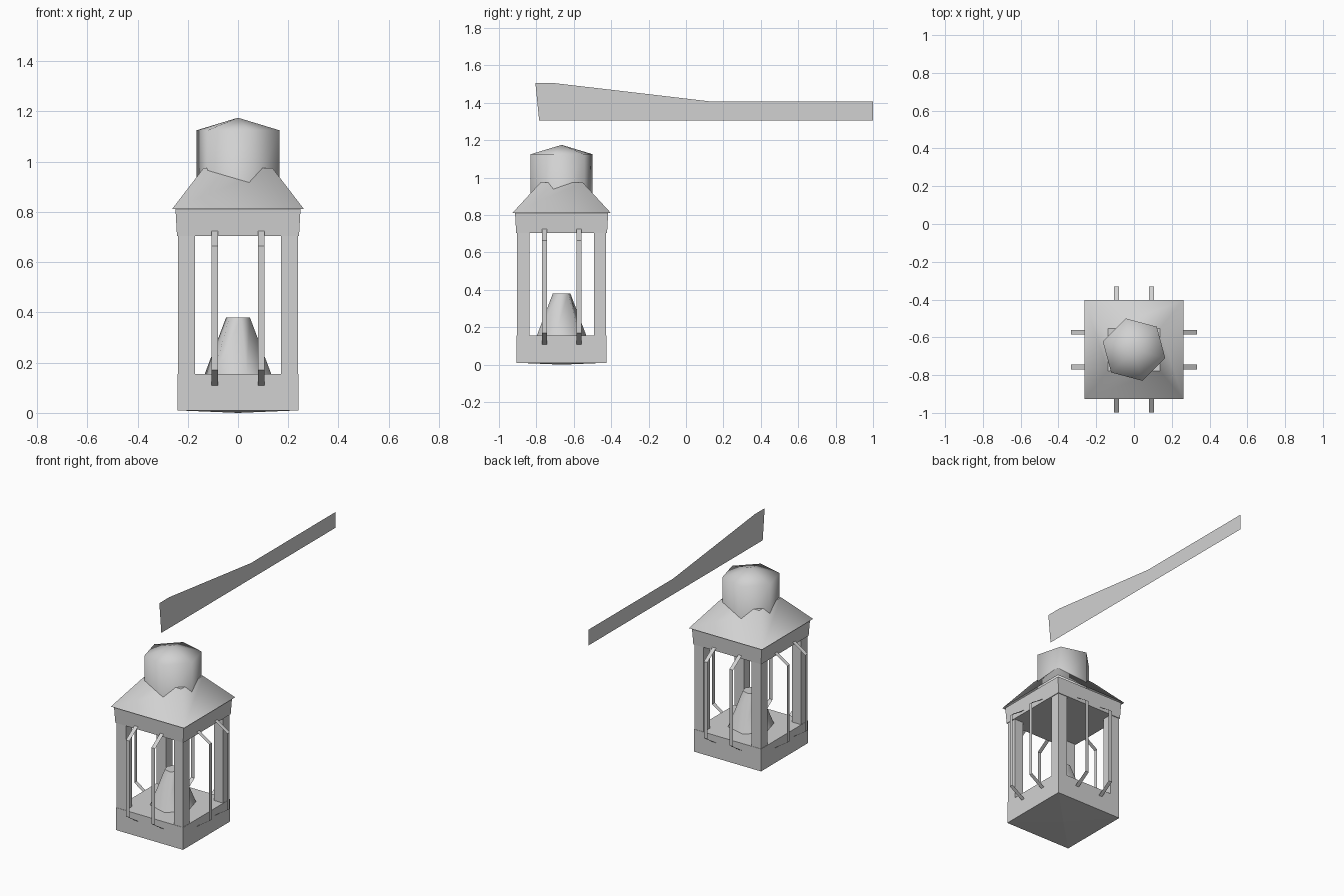
import bpy, bmesh
from math import cos, sin, pi, radians
from mathutils import Matrix, Vector

cube = bpy.data.objects.get("Cube")
if cube:
    bpy.data.objects.remove(cube, do_unlink=True)

CENTRE = Vector((0, -0.665, 0))

grey = bpy.data.materials.new("plain_grey")
grey.use_nodes = True
grey.diffuse_color = (0.64, 0.64, 0.64, 1)
grey.node_tree.nodes["Principled BSDF"].inputs["Base Color"].default_value = grey.diffuse_color


def finish(name, bm, smooth=False, offset=CENTRE, normals=True):
    if normals:
        bmesh.ops.recalc_face_normals(bm, faces=bm.faces)
    for f in bm.faces:
        f.smooth = smooth
    mesh = bpy.data.meshes.new(name)
    bm.to_mesh(mesh)
    bm.free()
    mesh.materials.append(grey)
    obj = bpy.data.objects.new(name, mesh)
    obj.location = offset
    bpy.context.collection.objects.link(obj)
    return obj


def loft(name, sides, rings, turn, smooth=False, tip=None, floor=None, caps=True):
    """Stack of polygon rings (radius_x, radius_y, z), with optional pointed ends."""
    bm = bmesh.new()
    loops = []
    for rx, ry, z in rings:
        angles = [turn + 2 * pi * i / sides for i in range(sides)]
        loops.append([bm.verts.new((rx * cos(a), ry * sin(a), z)) for a in angles])
    for low, high in zip(loops, loops[1:]):
        for i in range(sides):
            j = (i + 1) % sides
            bm.faces.new((low[i], low[j], high[j], high[i]))
    for loop, point in ((loops[0], floor), (loops[-1], tip)):
        if point is not None:
            p = bm.verts.new((0, 0, point))
            for i in range(sides):
                bm.faces.new((loop[i], loop[(i + 1) % sides], p))
        elif caps:
            bm.faces.new(loop)
    return finish(name, bm, smooth)


def square(name, rings, **options):
    """Four-sided loft given by half widths."""
    r = 2 ** 0.5
    return loft(name, 4, [(x * r, y * r, z) for x, y, z in rings], pi / 4, **options)


# Base tray with a very shallow pointed underside
square("base", [(0.24, 0.24, 0.01), (0.24, 0.24, 0.155)], floor=0.0)

# Corner posts
for sx, side in ((-1, "right"), (1, "left")):
    for sy, end in ((-1, "front"), (1, "back")):
        bm = bmesh.new()
        bmesh.ops.create_cube(bm, size=1, matrix=Matrix.Translation(
            (sx * 0.205, sy * 0.205, 0.43)) @ Matrix.Diagonal((0.066, 0.066, 0.55, 1)))
        finish(f"{end}_{side}_post", bm)

# Band under the roof, then the roof with its soft hips
square("top_band", [(0.243, 0.243, 0.705), (0.249, 0.249, 0.812)])
square("roof", [(0.262, 0.262, 0.812), (0.137, 0.112, 0.975)], smooth=True, caps=False)
square("roof_top", [(0.137, 0.112, 0.974), (0.137, 0.112, 0.975)])

# Six-sided chimney with a low pointed cap
HEX_TURN = radians(-15)
loft("chimney", 6, [(0.171, 0.171, 0.83), (0.171, 0.171, 1.125)], HEX_TURN,
     smooth=True, tip=1.175, caps=False)

# Six-sided tapering candle
candle = loft("candle", 6, [(0.137, 0.137, 0.155), (0.049, 0.049, 0.38)], HEX_TURN)
bpy.context.view_layer.objects.active = candle
candle.select_set(True)
bpy.ops.object.shade_smooth_by_angle(angle=radians(62))
candle.select_set(False)

# Bent guard strips, two on each side
STRIP = [(0.235, 0.105), (0.333, 0.17), (0.333, 0.665), (0.235, 0.73)]
for k, side in enumerate(("front", "left", "back", "right")):
    for n, x in enumerate((-0.092, 0.092)):
        bm = bmesh.new()
        pairs = [[bm.verts.new((x + w, -out, z)) for w in (-0.013, 0.013)] for out, z in STRIP]
        for (a, b), (c, d) in zip(pairs, pairs[1:]):
            bm.faces.new((a, b, d, c))
        bm.transform(Matrix.Rotation(k * pi / 2, 4, "Z"))
        finish(f"{side}_guard_{n + 1}", bm, normals=False)

# Flat carrying arm with an upturned hook
ARM = [(-0.785, 1.305), (1.0, 1.305), (1.0, 1.407), (-0.685, 1.407), (-0.702, 1.505), (-0.805, 1.505)]
bm = bmesh.new()
bm.faces.new([bm.verts.new((0, y, z)) for y, z in ARM])
bmesh.ops.triangulate(bm, faces=bm.faces)
finish("carrying_arm", bm, offset=Vector(), normals=False)
